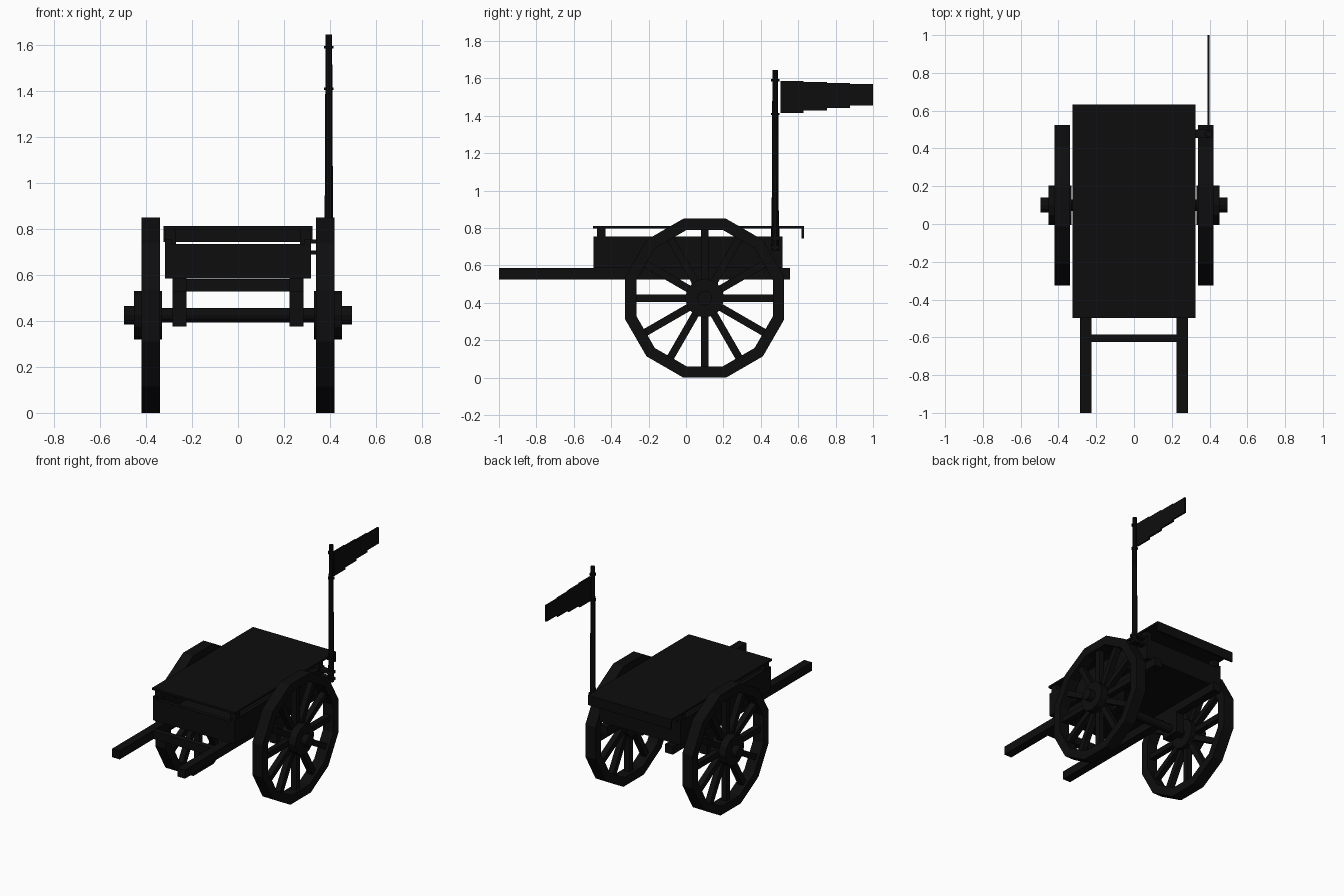
import bpy, math
from mathutils import Matrix, Vector

cube = bpy.data.objects.get("Cube")
if cube:
    bpy.data.objects.remove(cube, do_unlink=True)

import bmesh

black = bpy.data.materials.new("near black")
black.use_nodes = True
colour = (0.004, 0.004, 0.004, 1)
black.diffuse_color = colour
black.node_tree.nodes["Principled BSDF"].inputs["Base Color"].default_value = colour


def finish(name, bm):
    bmesh.ops.recalc_face_normals(bm, faces=bm.faces)
    mesh = bpy.data.meshes.new(name)
    bm.to_mesh(mesh)
    bm.free()
    mesh.materials.append(black)
    obj = bpy.data.objects.new(name, mesh)
    bpy.context.collection.objects.link(obj)
    return obj


def add_box(bm, low, high, turn=Matrix()):
    low, high = Vector(low), Vector(high)
    place = Matrix.Translation((low + high) / 2) @ Matrix.Diagonal((high - low).to_4d())
    bmesh.ops.create_cube(bm, size=1, matrix=turn @ place)


def box(name, x, y, z):
    bm = bmesh.new()
    add_box(bm, (x[0], y[0], z[0]), (x[1], y[1], z[1]))
    return finish(name, bm)


def pair(name, x, y, z):
    box("left_" + name, x, y, z)
    box("right_" + name, (-x[1], -x[0]), y, z)


def cylinder(name, start, end, radius, sides=12, end_radius=None):
    start, end = Vector(start), Vector(end)
    axis = end - start
    spin = axis.to_track_quat('Z', 'Y').to_matrix().to_4x4()
    bm = bmesh.new()
    bmesh.ops.create_cone(bm, cap_ends=True, segments=sides, radius1=radius,
                          radius2=end_radius or radius, depth=axis.length,
                          matrix=Matrix.Translation((start + end) / 2) @ spin)
    return finish(name, bm)


WHEEL_Y, WHEEL_Z, SIDES = 0.10, 0.425, 12
centre = Matrix.Translation((0, WHEEL_Y, WHEEL_Z))


def wheel(side, s):
    # Twelve-sided rim standing on a flat side
    bm = bmesh.new()
    rings = []
    for i in range(SIDES):
        a = math.tau * (i + 0.5) / SIDES
        section = [(0.34, 0.377), (0.42, 0.377), (0.42, 0.44), (0.34, 0.44)]
        rings.append([bm.verts.new((s * x, WHEEL_Y + r * math.cos(a), WHEEL_Z + r * math.sin(a)))
                      for x, r in section])
    for i in range(SIDES):
        p, q = rings[i], rings[(i + 1) % SIDES]
        for k in range(4):
            n = (k + 1) % 4
            bm.faces.new((p[k], p[n], q[n], q[k]))
    finish(side + "_wheel_rim", bm)
    # Spokes
    bm = bmesh.new()
    for i in range(SIDES):
        turn = centre @ Matrix.Rotation(math.tau * i / SIDES, 4, 'X')
        add_box(bm, (s * 0.38 - 0.02, -0.02, 0.05), (s * 0.38 + 0.02, 0.02, 0.37), turn)
    finish(side + "_wheel_spokes", bm)
    # Hub and axle cap
    cylinder(side + "_wheel_hub", (s * 0.33, WHEEL_Y, WHEEL_Z), (s * 0.452, WHEEL_Y, WHEEL_Z), 0.105)
    cylinder(side + "_axle_cap", (s * 0.44, WHEEL_Y, WHEEL_Z), (s * 0.495, WHEEL_Y, WHEEL_Z), 0.04)


wheel("left", 1)
wheel("right", -1)
cylinder("axle", (-0.34, WHEEL_Y, WHEEL_Z), (0.34, WHEEL_Y, WHEEL_Z), 0.031)

# Shafts, crossbar and axle supports
pair("shaft", (0.225, 0.285), (-1.0, 0.555), (0.525, 0.585))
box("shaft_crossbar", (-0.23, 0.23), (-0.625, -0.585), (0.527, 0.583))
pair("axle_support", (0.225, 0.285), (0.03, 0.17), (0.375, 0.53))

# Open body
box("body_floor", (-0.31, 0.31), (-0.485, 0.505), (0.585, 0.61))
pair("side_panel", (0.29, 0.318), (-0.495, 0.515), (0.585, 0.755))
box("front_panel", (-0.3, 0.3), (-0.495, -0.467), (0.585, 0.735))
box("rear_panel", (-0.3, 0.3), (0.487, 0.515), (0.585, 0.735))
pair("front_post", (0.27, 0.316), (-0.475, -0.43), (0.6, 0.802))
pair("rear_post", (0.27, 0.316), (0.455, 0.5), (0.6, 0.802))

# Flat cover with a hanging rear flap
box("cover", (-0.325, 0.325), (-0.497, 0.632), (0.798, 0.812))
box("cover_rear_flap", (-0.325, 0.325), (0.618, 0.632), (0.743, 0.8))

# Flag pole with brackets and rings
px, py = 0.395, 0.477
cylinder("flag_pole", (px, py, 0.68), (px, py, 1.645), 0.02, 10, 0.015)
for name, z in (("upper_bracket", 0.745), ("lower_bracket", 0.697)):
    box(name, (0.31, 0.415), (py - 0.022, py + 0.022), (z - 0.009, z + 0.009))
for name, z in (("upper_ring", 1.59), ("lower_ring", 1.41)):
    cylinder(name, (px, py, z - 0.006), (px, py, z + 0.006), 0.022, 10)

# Flag narrowing in four steps
bm = bmesh.new()
for i in range(4):
    y = 0.505 + 0.124 * i
    add_box(bm, (px - 0.006, y, 1.415 + 0.0135 * i), (px + 0.006, y + 0.124, 1.585 - 0.005 * i))
finish("flag", bm)
